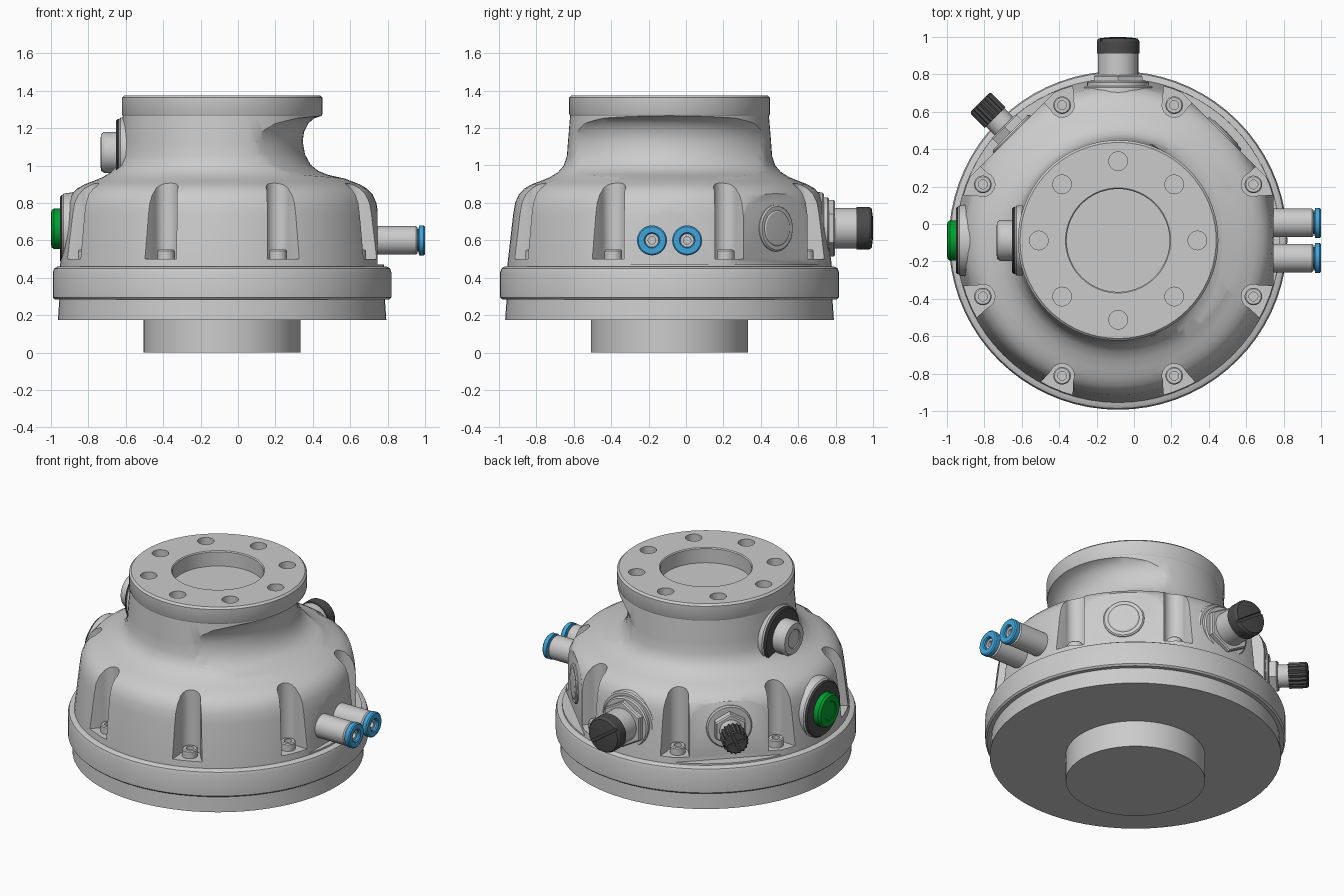
import bpy, bmesh
from math import pi, cos, sin, radians
from mathutils import Matrix

if "Cube" in bpy.data.objects:
    bpy.data.objects.remove(bpy.data.objects["Cube"])

CX, CY = -0.085, -0.088          # main axis of the body
SEG = 72


def material(name, rgb):
    m = bpy.data.materials.new(name)
    m.diffuse_color = (*rgb, 1)
    m.use_nodes = True
    m.node_tree.nodes["Principled BSDF"].inputs["Base Color"].default_value = m.diffuse_color
    return m


DARK = material("dark_plastic", (0.07, 0.07, 0.07))
GREEN = material("green_plastic", (0.0, 0.35, 0.03))
BLUE = material("blue_plastic", (0.05, 0.38, 0.72))


def finish(name, bm, mat=None):
    bmesh.ops.remove_doubles(bm, verts=bm.verts, dist=1e-5)
    bmesh.ops.recalc_face_normals(bm, faces=bm.faces)
    me = bpy.data.meshes.new(name)
    bm.to_mesh(me)
    bm.free()
    ob = bpy.data.objects.new(name, me)
    bpy.context.collection.objects.link(ob)
    if mat:
        me.materials.append(mat)
    return ob


def lathe(name, profile, matrix=None, seg=SEG, mat=None, flute=1.0):
    """Turn (radius, height) points; flute < 1 pulls in every other column."""
    bm = bmesh.new()
    cols = []
    for i in range(seg):
        a = 2 * pi * i / seg
        k = flute if i % 2 else 1.0
        cols.append([bm.verts.new((r * k * cos(a), r * k * sin(a), z)) for r, z in profile])
    for i in range(seg):
        p, q = cols[i], cols[(i + 1) % seg]
        for j in range(len(profile) - 1):
            bm.faces.new((p[j], q[j], q[j + 1], p[j + 1]))
    bm.transform(matrix or Matrix.Translation((CX, CY, 0)))
    return finish(name, bm, mat)


def radial(deg, z, side=0.0):
    """Local z points outward from the main axis at the given angle."""
    return (Matrix.Translation((CX, CY, z)) @ Matrix.Rotation(radians(deg), 4, 'Z')
            @ Matrix.Translation((0, side, 0)) @ Matrix.Rotation(pi / 2, 4, 'Y'))


def rod(name, r, a, b, matrix, seg=40, mat=None, bevel=0.008, r0=None, flute=1.0):
    return lathe(name, [(0, a), (r0 or r, a), (r, b - bevel), (r - bevel, b), (0, b)],
                 matrix, seg, mat, flute)


def box(name, size, matrix):
    bm = bmesh.new()
    bmesh.ops.create_cube(bm, size=1)
    bm.transform(matrix @ Matrix.Diagonal((*size, 1)))
    return finish(name, bm)


def cut(ob, cutter):
    cutter.hide_render = True
    m = ob.modifiers.new("cut", 'BOOLEAN')
    m.operation, m.solver, m.object = 'DIFFERENCE', 'EXACT', cutter
    bpy.context.view_layer.objects.active = ob
    bpy.ops.object.modifier_apply(modifier=m.name)
    bpy.data.objects.remove(cutter)


# base: spigot, plate and clamp band
lathe("base_spigot", [(0, 0), (.42, 0), (.42, .2), (0, .2)])
lathe("base_plate", [(0, .175), (.878, .175), (.87, .29), (0, .29)])
lathe("clamp_band", [(0, .285), (.895, .285), (.905, .295), (.905, .43),
                     (.898, .45), (.88, .46), (0, .46)])

# housing: bell shape with neck, top flange and blind bore
housing = lathe("housing", [
    (0, .44), (.868, .44), (.866, .47), (.835, .74), (.825, .80), (.805, .845),
    (.775, .877), (.735, .9), (.69, .917), (.64, .937), (.595, .965), (.565, 1.0),
    (.548, 1.05), (.543, 1.12), (.531, 1.265), (.536, 1.275), (.536, 1.363),
    (.524, 1.375), (.281, 1.375), (.275, 1.369), (.275, 1.275), (0, 1.275)])

# off-centre scoop in the right side of the neck
cut(housing, lathe("scoop_cutter", [
    (1.3, .93), (.87, .93), (.78, .95), (.725, .972), (.685, 1.005), (.655, 1.06),
    (.643, 1.13), (.65, 1.18), (.672, 1.225), (.705, 1.253), (.75, 1.268), (1.3, 1.27),
    (1.3, .93)], Matrix.Translation((-.297, CY, 0)), 96))

# flat panels for the ports
for deg, dist in ((0, .832), (45, .80), (135, .80)):
    m = Matrix.Translation((CX, CY, 0)) @ Matrix.Rotation(radians(deg), 4, 'Z')
    cut(housing, box("flat_cutter", (.3, .66, .7),
                     m @ Matrix.Translation((dist + .15, 0, .82))))

# eight screw pockets, each with a socket screw
for k in range(8):
    m = (Matrix.Translation((CX, CY, 0))
         @ Matrix.Rotation(radians(22.5 + 45 * k), 4, 'Z'))
    outline = [(.783 - .065 * cos(t), .065 * sin(t))
               for t in [radians(-90 + 18 * i) for i in range(11)]]
    outline += [(.95, .125), (.95, -.125)]
    bm = bmesh.new()
    f = bm.faces.new([bm.verts.new((x, y, .5)) for x, y in outline])
    top = bmesh.ops.extrude_face_region(bm, geom=[f])["geom"]
    bmesh.ops.translate(bm, vec=(0, 0, .6),
                        verts=[v for v in top if isinstance(v, bmesh.types.BMVert)])
    bm.transform(m)
    cut(housing, finish("pocket_cutter", bm))
    lathe("pocket_screw", [(0, .48), (.047, .48), (.047, .544), (.041, .55), (.024, .55),
                           (.024, .525), (0, .525)], m @ Matrix.Translation((.783, 0, 0)), 24)

# eight bolt holes in the top flange
for k in range(8):
    a = k * pi / 4
    cut(housing, rod("hole_cutter", .05, 1.31, 1.45,
                     Matrix.Translation((CX + .424 * cos(a), CY + .424 * sin(a), 0)), 32))

# twin push-in hose fittings on the right
for side in (-.094, .094):
    m = radial(0, .6, side)
    rod("fitting_body", .076, .78, 1.045, m)
    lathe("fitting_collar", [(0, 1.03), (.06, 1.03), (.06, 1.05), (.08, 1.053), (.08, 1.078),
                             (.073, 1.085), (.042, 1.085), (.036, 1.078), (.036, 1.045),
                             (0, 1.045)], m, 40, BLUE)
    lathe("fitting_tube_seat", [(0, 1.03), (.036, 1.03), (.036, 1.065), (.02, 1.065),
                                (.02, 1.04), (0, 1.04)], m, 32)

# round plug on the back right panel
m = radial(45, .665)
lathe("side_plug", [(0, .75), (.124, .75), (.124, .806), (.116, .813), (.095, .813),
                    (.088, .818), (0, .822)], m, 48)

# large connector at the back
m = radial(90, .665)
rod("connector_pad", .19, .55, .825, m, 48, r0=.23)
rod("connector_washer", .165, .8, .852, m, 48)
rod("connector_nut", .15, .84, .885, m, 6)
rod("connector_barrel", .108, .85, 1.01, m)
cap = lathe("connector_cap", [(0, 1.0), (.114, 1.0), (.114, 1.065), (.105, 1.08),
                              (.06, 1.086), (0, 1.088)], m, 40, DARK)
cut(cap, box("slot_cutter", (.018, .3, .05), m @ Matrix.Rotation(.6, 4, 'Z')
             @ Matrix.Translation((0, 0, 1.092))))

# small knurled knob at the back left
m = radial(135, .685)
rod("knob_pad", .14, .7, .815, m)
rod("knob_nut", .105, .8, .865, m, 6)
rod("knob_stem", .07, .85, .94, m)
knob = rod("knurled_knob", .08, .93, 1.045, m, 36, DARK, .01, flute=.9)
for turn in (.4, .4 + pi / 2):
    cut(knob, box("slot_cutter", (.016, .11, .04), m @ Matrix.Rotation(turn, 4, 'Z')
                  @ Matrix.Translation((0, 0, 1.045))))

# green button low on the left
m = radial(180, .662)
rod("button_pad", .188, .5, .855, m, 48, r0=.24)
rod("button_ring", .18, .84, .866, m, 48, DARK)
lathe("green_button", [(0, .85), (.108, .85), (.108, .9), (.098, .913), (.062, .915),
                       (.058, .911), (0, .911)], m, 40, GREEN)

# plain button on the neck
m = radial(180, 1.07)
rod("neck_pad", .188, .4, .55, m, 48)
rod("neck_ring", .18, .53, .566, m, 48, DARK)
lathe("neck_button", [(0, .55), (.11, .55), (.11, .63), (.098, .648), (.062, .65),
                      (.058, .645), (0, .645)], m, 40)

# smooth shading with sharp edges kept
for ob in bpy.context.scene.objects:
    ob.select_set(True)
bpy.context.view_layer.objects.active = housing
bpy.ops.object.shade_smooth_by_angle(angle=radians(30))
